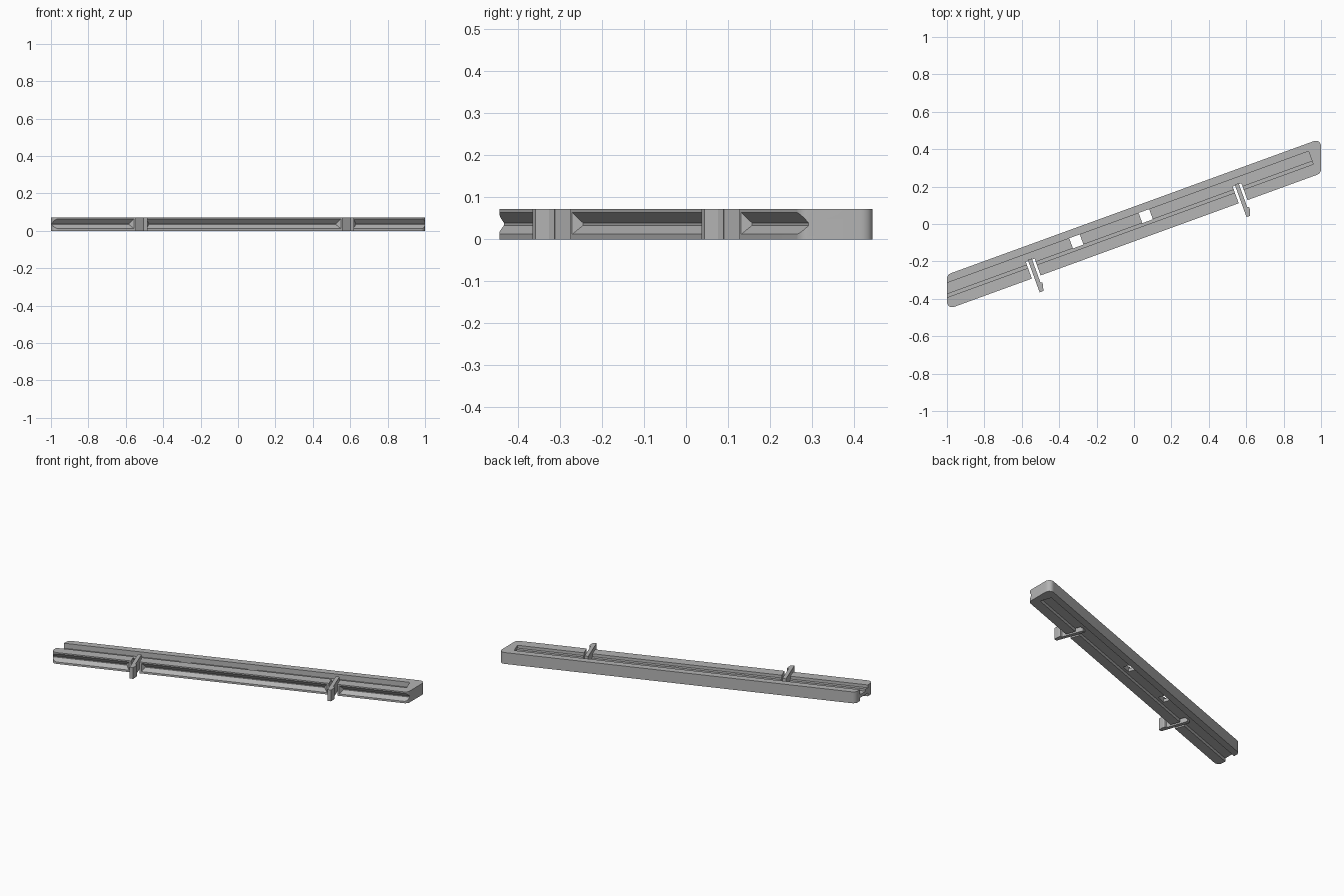
import bpy, bmesh, math
from mathutils import Matrix

cube = bpy.data.objects.get("Cube")
if cube:
    bpy.data.objects.remove(cube, do_unlink=True)

ANGLE = math.radians(20)
TURN = Matrix.Rotation(ANGLE, 4, 'Z')
HEIGHT = 0.072
HALF = 0.0875            # half width of the bar
TABS = (-0.588, 0.589)   # clip positions along the bar

grey = bpy.data.materials.new("plain grey")
grey.use_nodes = True
colour = (0.46, 0.46, 0.46, 1)
grey.diffuse_color = colour
grey.node_tree.nodes["Principled BSDF"].inputs["Base Color"].default_value = colour


def finish(name, bm):
    """Turn a bmesh in bar coordinates into an object along the slanted bar."""
    bmesh.ops.recalc_face_normals(bm, faces=bm.faces)
    mesh = bpy.data.meshes.new(name)
    bm.to_mesh(mesh)
    bm.free()
    mesh.transform(TURN)
    mesh.materials.append(grey)
    obj = bpy.data.objects.new(name, mesh)
    bpy.context.collection.objects.link(obj)
    return obj


def prism(outline, z0, z1):
    bm = bmesh.new()
    face = bm.faces.new([bm.verts.new((u, v, z0)) for u, v in outline])
    new = bmesh.ops.extrude_face_region(bm, geom=[face])["geom"]
    top = [g for g in new if isinstance(g, bmesh.types.BMVert)]
    bmesh.ops.translate(bm, verts=top, vec=(0, 0, z1 - z0))
    return bm


def block(name, u0, u1, v0, v1, z0, z1):
    return finish(name, prism([(u0, v0), (u1, v0), (u1, v1), (u0, v1)], z0, z1))


def groove(name, u0, u1):
    """V-shaped cutter along the front, with mitred ends."""
    bm = bmesh.new()
    depth, out = 0.02, 0.004
    rings = []
    for u, s in ((u0, 1), (u1, -1)):
        section = [(-out, 0.069), (depth, 0.039), (depth, 0.033), (-out, 0.008)]
        rings.append([bm.verts.new((u + s * d, d - HALF, z)) for d, z in section])
    a, b = rings
    bm.faces.new(a)
    bm.faces.new(b)
    for i in range(4):
        j = (i + 1) % 4
        bm.faces.new((a[i], a[j], b[j], b[i]))
    return finish(name, bm)


# Bar: slanted strip with ends square to the x axis and rounded corners
def corner(x, side):
    y = x * math.tan(ANGLE) + side * HALF / math.cos(ANGLE)
    p = TURN.inverted() @ Matrix.Translation((x, y, 0)).to_translation()
    return p.x, p.y

bm = prism([corner(-1, -1), corner(1, -1), corner(1, 1), corner(-1, 1)], 0, HEIGHT)
for sharp, size in ((True, 0.043), (False, 0.021)):
    edges = [e for e in bm.edges
             if abs(e.verts[0].co.z - e.verts[1].co.z) > 0.01
             and abs(e.verts[0].co.x) > 0.9
             and (e.verts[0].co.x * e.verts[0].co.y > 0) == sharp
             and abs(abs(e.verts[0].co.y) - HALF) < 0.001
             and len({round(f.normal.y, 1) for f in e.link_faces}) == 2
             and e.calc_face_angle(0) > 0.6]
    bmesh.ops.bevel(bm, geom=edges, offset=size, offset_type='OFFSET',
                    segments=8, profile=0.5, affect='EDGES')
bar = finish("bar", bm)

# Channels above and below, open at the left end
cutters = [
    block("channel_cut", -1.3, 1.01, -0.008, 0.046, 0.040, 0.1),
    block("ledge_cut", -1.3, 1.01, -0.027, 0.01, 0.054, 0.1),
    block("under_channel_cut", -1.3, 1.01, -0.027, 0.046, -0.03, 0.020),
]
# Through windows
for u in (-0.3215, 0.0735):
    cutters.append(block("window_cut", u - 0.03, u + 0.03, -0.011, 0.047, -0.1, 0.2))
# Gaps around the clips
for u in TABS:
    cutters.append(block("gap_cut", u - 0.025, u + 0.025, 0.008, -0.2, -0.1, 0.2))
# Front grooves between the clips
stops = [-1.4, TABS[0], TABS[1], 1.4]
for u0, u1 in zip(stops, stops[1:]):
    cutters.append(groove("groove_cut", u0 + 0.036, u1 - 0.036))

for cutter in cutters:
    cutter.hide_render = True
    mod = bar.modifiers.new("cut", 'BOOLEAN')
    mod.operation = 'DIFFERENCE'
    mod.solver = 'EXACT'
    mod.object = cutter
bpy.context.view_layer.update()
cut_mesh = bpy.data.meshes.new_from_object(
    bar.evaluated_get(bpy.context.evaluated_depsgraph_get()))
bar.modifiers.clear()
bar.data = cut_mesh
for cutter in cutters:
    bpy.data.objects.remove(cutter, do_unlink=True)

# Spring clips with a hooked tip, rooted in the channel
for name, u in zip(("right_clip", "left_clip"), TABS):
    outline = [(-0.011, 0.014), (-0.011, -0.171), (0.010, -0.171),
               (0.020, -0.140), (0.020, -0.126), (0.011, -0.122), (0.011, 0.014)]
    finish(name, prism([(u + a, v) for a, v in outline], 0, HEIGHT))

# Smooth the rounded corners only
bpy.ops.object.select_all(action='DESELECT')
bar.select_set(True)
bpy.context.view_layer.objects.active = bar
bpy.ops.object.shade_smooth_by_angle(angle=math.radians(25))
